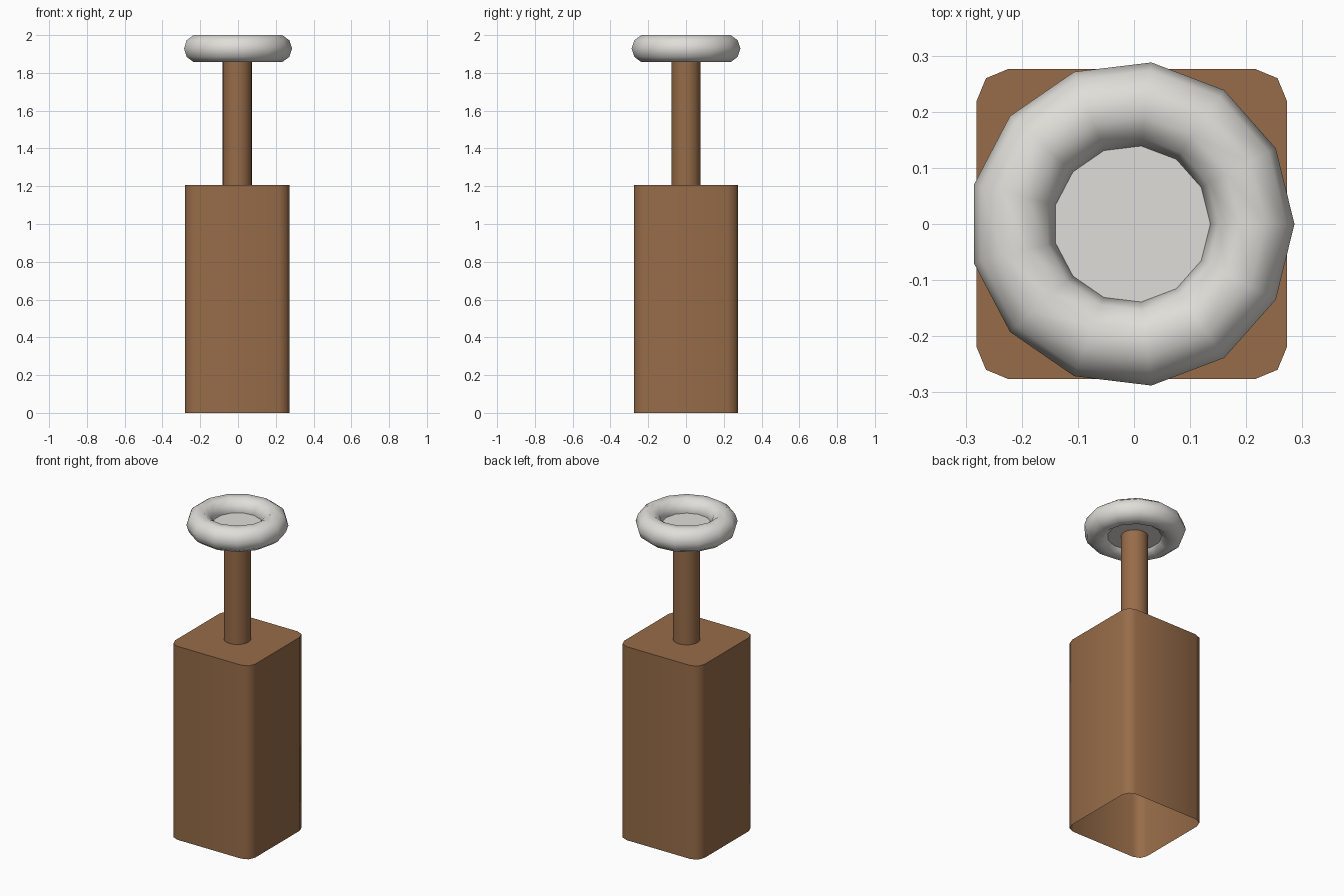
import bpy, bmesh, math
from mathutils import Matrix, Vector

if "Cube" in bpy.data.objects:
    bpy.data.objects.remove(bpy.data.objects["Cube"])

CX = -0.004  # common axis of all parts


def material(name, rgb):
    m = bpy.data.materials.new(name)
    m.diffuse_color = (*rgb, 1)
    m.use_nodes = True
    m.node_tree.nodes["Principled BSDF"].inputs["Base Color"].default_value = m.diffuse_color
    return m


wood = material("brown wood", (0.31, 0.15, 0.066))
white = material("off white", (0.74, 0.73, 0.69))


def finish(ob, name, mat):
    ob.name = name
    ob.data.materials.append(mat)
    bpy.ops.object.select_all(action='DESELECT')
    ob.select_set(True)
    bpy.context.view_layer.objects.active = ob
    bpy.ops.object.shade_smooth_by_angle(angle=math.radians(60))


def from_bmesh(bm, name, mat):
    me = bpy.data.meshes.new(name)
    bm.to_mesh(me)
    bm.free()
    ob = bpy.data.objects.new(name, me)
    bpy.context.collection.objects.link(ob)
    finish(ob, name, mat)


def cylinder(name, mat, radius, z0, z1, sides):
    bm = bmesh.new()
    bmesh.ops.create_cone(bm, cap_ends=True, segments=sides, radius1=radius, radius2=radius,
                          depth=z1 - z0, matrix=Matrix.Translation((CX, 0, (z0 + z1) / 2)))
    from_bmesh(bm, name, mat)


# Square post with rounded upright edges, open underneath
bm = bmesh.new()
bmesh.ops.create_cube(bm, size=1, matrix=Matrix.Translation((CX, 0, 0.603))
                      @ Matrix.Diagonal((0.553, 0.553, 1.206, 1)))
upright = [e for e in bm.edges if abs(e.verts[0].co.z - e.verts[1].co.z) > 0.5]
bmesh.ops.bevel(bm, geom=upright, offset=0.057, segments=2, profile=0.5, affect='EDGES')
bottom = [f for f in bm.faces if f.normal.z < -0.9]
bmesh.ops.delete(bm, geom=bottom, context='FACES')
from_bmesh(bm, "square_post", wood)

# Round stem
cylinder("stem", wood, 0.077, 1.206, 1.886, 24)

# Ring on top and the disc that closes it
bpy.ops.mesh.primitive_torus_add(major_segments=13, minor_segments=10, major_radius=0.215,
                                 minor_radius=0.075, location=(CX, 0, 1.9287))
finish(bpy.context.object, "top_ring", white)
cylinder("ring_disc", white, 0.16, 1.885, 1.926, 32)
